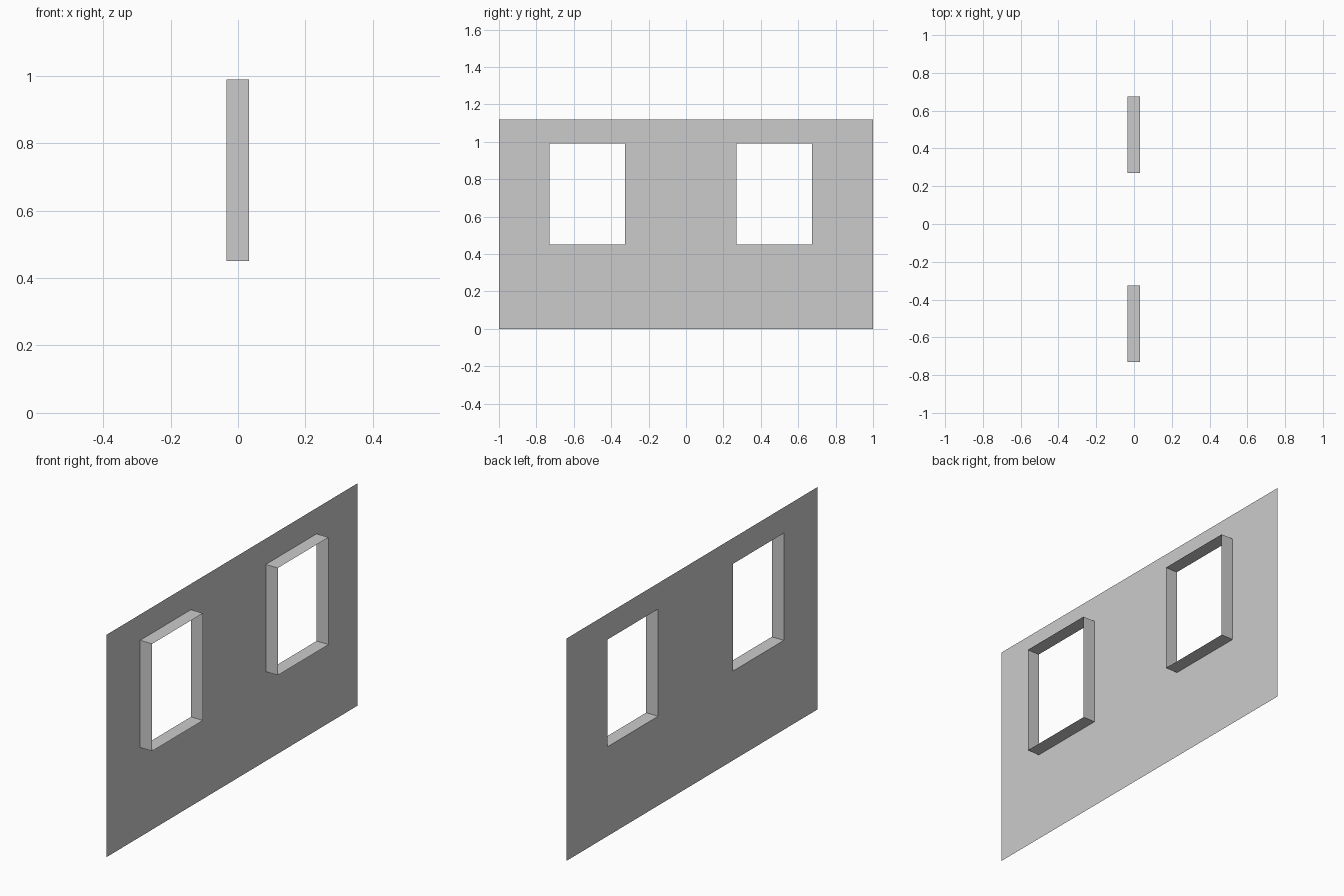
import bpy
import bmesh

if "Cube" in bpy.data.objects:
    bpy.data.objects.remove(bpy.data.objects["Cube"])

X_WALL, X_INNER = -0.034, 0.033
WIDTHS = [-1.0, -0.73, -0.326, 0.27, 0.674, 1.0]   # wall divisions along y
HEIGHTS = [0.0, 0.45, 0.99, 1.12]                  # wall divisions along z
WINDOWS = [1, 3]                                   # open columns in the middle row

bm = bmesh.new()

# Thin wall sheet with two window openings
grid = [[bm.verts.new((X_WALL, y, z)) for z in HEIGHTS] for y in WIDTHS]
for i in range(len(WIDTHS) - 1):
    for j in range(len(HEIGHTS) - 1):
        if j == 1 and i in WINDOWS:
            continue
        bm.faces.new((grid[i][j], grid[i][j + 1], grid[i + 1][j + 1], grid[i + 1][j]))

# Window reveals: open sleeves running from each opening towards +x
for i in WINDOWS:
    rim = [grid[i][1], grid[i + 1][1], grid[i + 1][2], grid[i][2]]
    end = [bm.verts.new((X_INNER, v.co.y, v.co.z)) for v in rim]
    for k in range(4):
        n = (k + 1) % 4
        bm.faces.new((rim[k], rim[n], end[n], end[k]))

# Merge the wall strips into larger flat faces
bmesh.ops.recalc_face_normals(bm, faces=bm.faces)
if bm.faces[0].normal.x > 0:
    bmesh.ops.reverse_faces(bm, faces=bm.faces)

mesh = bpy.data.meshes.new("window_wall")
bm.faces.ensure_lookup_table()
bm.to_mesh(mesh)
bm.free()
wall = bpy.data.objects.new("window_wall", mesh)
bpy.context.collection.objects.link(wall)
